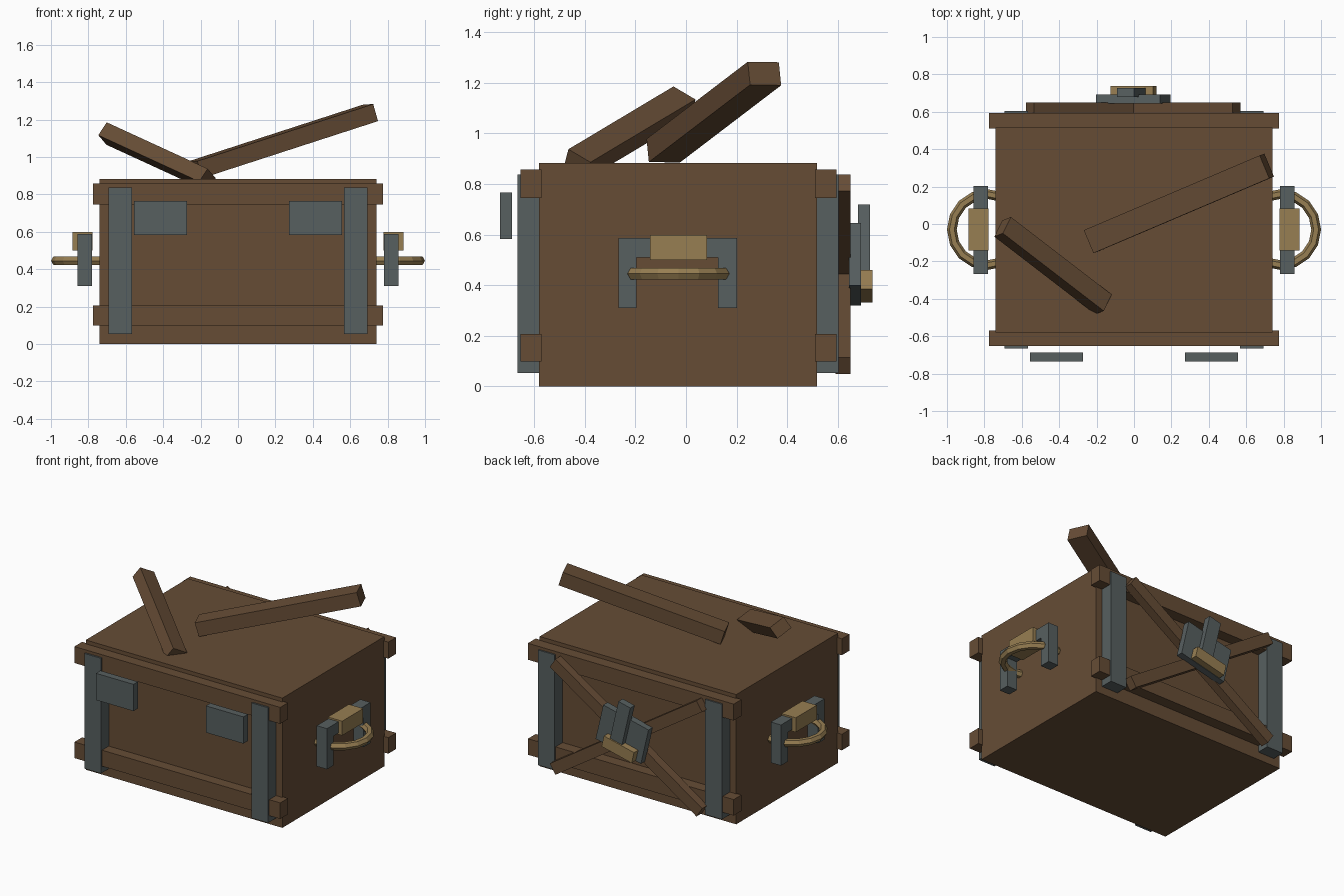
import bpy, bmesh, math
from mathutils import Vector, Matrix

if "Cube" in bpy.data.objects:
    bpy.data.objects.remove(bpy.data.objects["Cube"])


def material(name, rgb):
    m = bpy.data.materials.new(name)
    m.diffuse_color = (*rgb, 1)
    m.use_nodes = True
    m.node_tree.nodes["Principled BSDF"].inputs["Base Color"].default_value = m.diffuse_color
    return m


wood = material("brown wood", (0.133, 0.073, 0.036))
iron = material("grey iron", (0.095, 0.115, 0.116))
brass = material("tan brass", (0.31, 0.21, 0.085))


def finish(name, bm, mat, matrix=Matrix()):
    mesh = bpy.data.meshes.new(name)
    bm.to_mesh(mesh)
    bm.free()
    mesh.materials.append(mat)
    ob = bpy.data.objects.new(name, mesh)
    ob.matrix_world = matrix
    bpy.context.collection.objects.link(ob)
    return ob


def block(name, size, matrix, mat):
    bm = bmesh.new()
    bmesh.ops.create_cube(bm, size=1)
    bmesh.ops.scale(bm, vec=size, verts=bm.verts)
    return finish(name, bm, mat, matrix)


def box(name, x, y, z, mat):
    """Box from (min, max) ranges."""
    size = [r[1] - r[0] for r in (x, y, z)]
    mid = Vector([(r[0] + r[1]) / 2 for r in (x, y, z)])
    return block(name, size, Matrix.Translation(mid), mat)


def tilted(name, x, y, z, width, height, angle, mat):
    """Block lying against the back, turned about the y axis."""
    rot = Matrix.Rotation(math.radians(angle), 4, 'Y')
    pos = Matrix.Translation((x, (y[0] + y[1]) / 2, z))
    return block(name, (width, y[1] - y[0], height), pos @ rot, mat)


def plank(name, start, end, side, width, thick):
    """Loose plank between two points, its width running along 'side'."""
    a, b = Vector(start), Vector(end)
    d = (b - a).normalized()
    s = Vector(side)
    s = (s - d * s.dot(d)).normalized()
    rot = Matrix((d, s, d.cross(s))).transposed().to_4x4()
    pos = Matrix.Translation((a + b) / 2)
    return block(name, ((b - a).length, width, thick), pos @ rot, wood)


def mirrored(r, s):
    return tuple(sorted((r[0] * s, r[1] * s)))


# Crate body
box("crate_body", (-0.74, 0.74), (-0.58, 0.517), (0, 0.883), wood)

# Rails and corner straps on front and back
for face, rail_y, strap_y in (("front", (-0.653, -0.57), (-0.665, -0.575)),
                              ("back", (0.51, 0.594), (0.515, 0.603))):
    box(face + "_lower_rail", (-0.775, 0.775), rail_y, (0.098, 0.207), wood)
    box(face + "_upper_rail", (-0.775, 0.775), rail_y, (0.745, 0.857), wood)
    for s, side in ((-1, "left"), (1, "right")):
        box(f"{face}_{side}_strap", mirrored((0.567, 0.692), s), strap_y,
            (0.053, 0.837), iron)

# Front latch plates
for s, side in ((-1, "left"), (1, "right")):
    box(side + "_latch_plate", mirrored((0.273, 0.555), s), (-0.735, -0.687),
        (0.583, 0.765), iron)

# Crossed braces on the back
for s, side in ((-1, "rising"), (1, "falling")):
    tilted(side + "_brace", -0.003, (0.59, 0.65), 0.443, 1.32, 0.078, 33.2 * s, wood)

# Crooked lock on the back
tilted("lock_plate", -0.003, (0.645, 0.692), 0.482, 0.35, 0.252, -13.2, iron)
tilted("lock_hasp", -0.01, (0.68, 0.727), 0.56, 0.092, 0.305, -13.2, iron)
tilted("lock_catch", -0.002, (0.69, 0.737), 0.396, 0.233, 0.078, -13.2, brass)

# Side handles
for s, side in ((-1, "left"), (1, "right")):
    x = mirrored((0.78, 0.857), s)
    box(side + "_handle_bar", x, (-0.267, 0.202), (0.51, 0.587), iron)
    box(side + "_handle_front_post", x, (-0.267, -0.195), (0.31, 0.587), iron)
    box(side + "_handle_back_post", x, (0.127, 0.202), (0.31, 0.587), iron)
    box(side + "_handle_block", mirrored((0.777, 0.885), s), (-0.143, 0.083),
        (0.5, 0.598), brass)
    # Ring: hexagonal tube swept round a circle
    bm = bmesh.new()
    n, m = 16, 6
    rings = []
    for i in range(n):
        a = 2 * math.pi * i / n
        ring = []
        for j in range(m):
            b = 2 * math.pi * j / m
            r = 0.19 + 0.026 * math.cos(b)
            ring.append(bm.verts.new((r * math.cos(a), r * math.sin(a),
                                      0.026 * math.sin(b))))
        rings.append(ring)
    for i in range(n):
        p, q = rings[i], rings[(i + 1) % n]
        for j in range(m):
            k = (j + 1) % m
            bm.faces.new((p[j], q[j], q[k], p[k]))
    finish(side + "_handle_ring", bm, brass,
           Matrix.Translation((0.784 * s, -0.03, 0.445)))

# Loose planks leaning on the lid
plank("short_plank", (-0.7025, -0.015, 1.125), (-0.163, -0.43, 0.877),
      (0.04, 0.09, -0.05), 0.11, 0.084)
plank("long_plank", (-0.23, -0.09, 0.931), (0.71, 0.31, 1.236),
      (-0.045, 0.125, 0), 0.133, 0.095)
